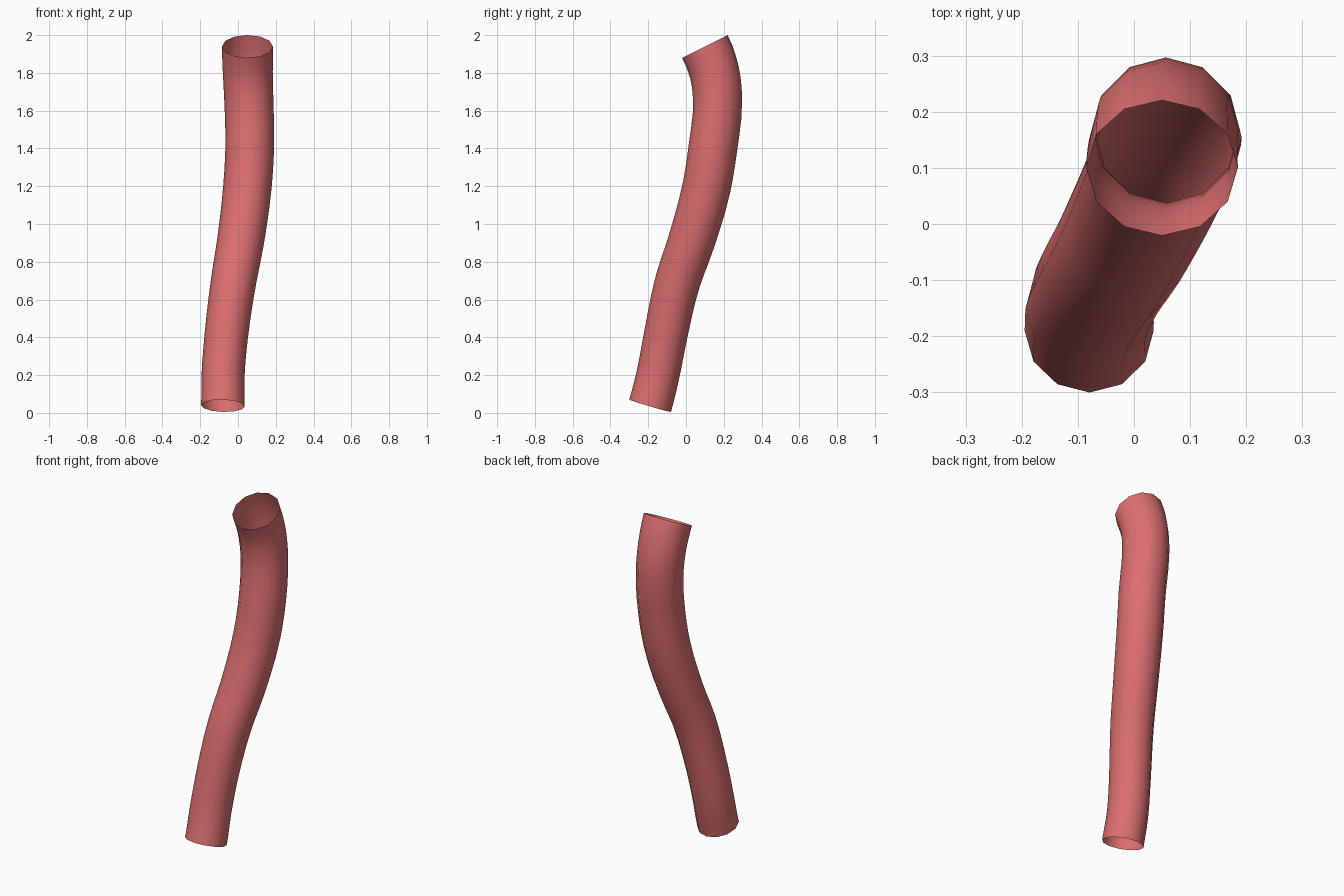
import bpy, bmesh, math
from mathutils import Vector

if "Cube" in bpy.data.objects:
    bpy.data.objects.remove(bpy.data.objects["Cube"])

# Centreline points: x, y, z, radius
PATH = [(-0.08, -0.19, 0.0375, 0.115), (-0.079, -0.149, 0.2, 0.114), (-0.063, -0.11, 0.4, 0.115),
        (-0.023, -0.043, 0.7, 0.12), (0.012, 0.026, 0.9, 0.124), (0.05, 0.11, 1.2, 0.128),
        (0.062, 0.142, 1.4, 0.129), (0.057, 0.167, 1.665, 0.13), (0.052, 0.151, 1.8, 0.132),
        (0.05, 0.10, 1.94, 0.135)]
END_SLOPES = (Vector((0.03, 0.295)), Vector((0.0, -0.5)))
SIDES, STEPS = 12, 3

pts = [Vector(p) for p in PATH]


def slope(i):
    """Change of x, y and radius per unit z at a path point."""
    if i == 0 or i == len(pts) - 1:
        s = END_SLOPES[0 if i == 0 else 1]
        return Vector((s.x, s.y, 1, 0))
    a, b, c = pts[i - 1], pts[i], pts[i + 1]
    h0, h1 = b.z - a.z, c.z - b.z
    return ((b - a) / h0 * h1 + (c - b) / h1 * h0) / (h0 + h1)


# Smooth centreline samples with tangents
samples = []
for i in range(len(pts) - 1):
    a, b, h = pts[i], pts[i + 1], pts[i + 1].z - pts[i].z
    ma, mb = slope(i) * h, slope(i + 1) * h
    for k in range(STEPS + (i == len(pts) - 2)):
        t = k / STEPS
        p = (a * (2*t**3 - 3*t**2 + 1) + ma * (t**3 - 2*t**2 + t)
             + b * (3*t**2 - 2*t**3) + mb * (t**3 - t**2))
        d = (a * (6*t*t - 6*t) + ma * (3*t*t - 4*t + 1)
             + b * (6*t - 6*t*t) + mb * (3*t*t - 2*t))
        samples.append((p.to_3d(), d.to_3d().normalized(), p.w))

# Open twelve-sided tube swept along the centreline
bm = bmesh.new()
rings = []
for centre, tangent, r in samples:
    v = (Vector((0, 1, 0)) - tangent * tangent.y).normalized()
    u = v.cross(tangent)
    rings.append([bm.verts.new(centre + r * (u * math.cos(2 * math.pi * j / SIDES)
                                             + v * math.sin(2 * math.pi * j / SIDES)))
                  for j in range(SIDES)])
for lo, hi in zip(rings, rings[1:]):
    for j in range(SIDES):
        n = (j + 1) % SIDES
        bm.faces.new((lo[j], lo[n], hi[n], hi[j])).smooth = True

mesh = bpy.data.meshes.new("bent_tube")
bm.to_mesh(mesh)
bm.free()
tube = bpy.data.objects.new("bent_tube", mesh)
bpy.context.collection.objects.link(tube)

mat = bpy.data.materials.new("soft_red")
mat.diffuse_color = (0.72, 0.16, 0.16, 1)
mat.use_nodes = True
mat.node_tree.nodes["Principled BSDF"].inputs["Base Color"].default_value = mat.diffuse_color
mesh.materials.append(mat)
